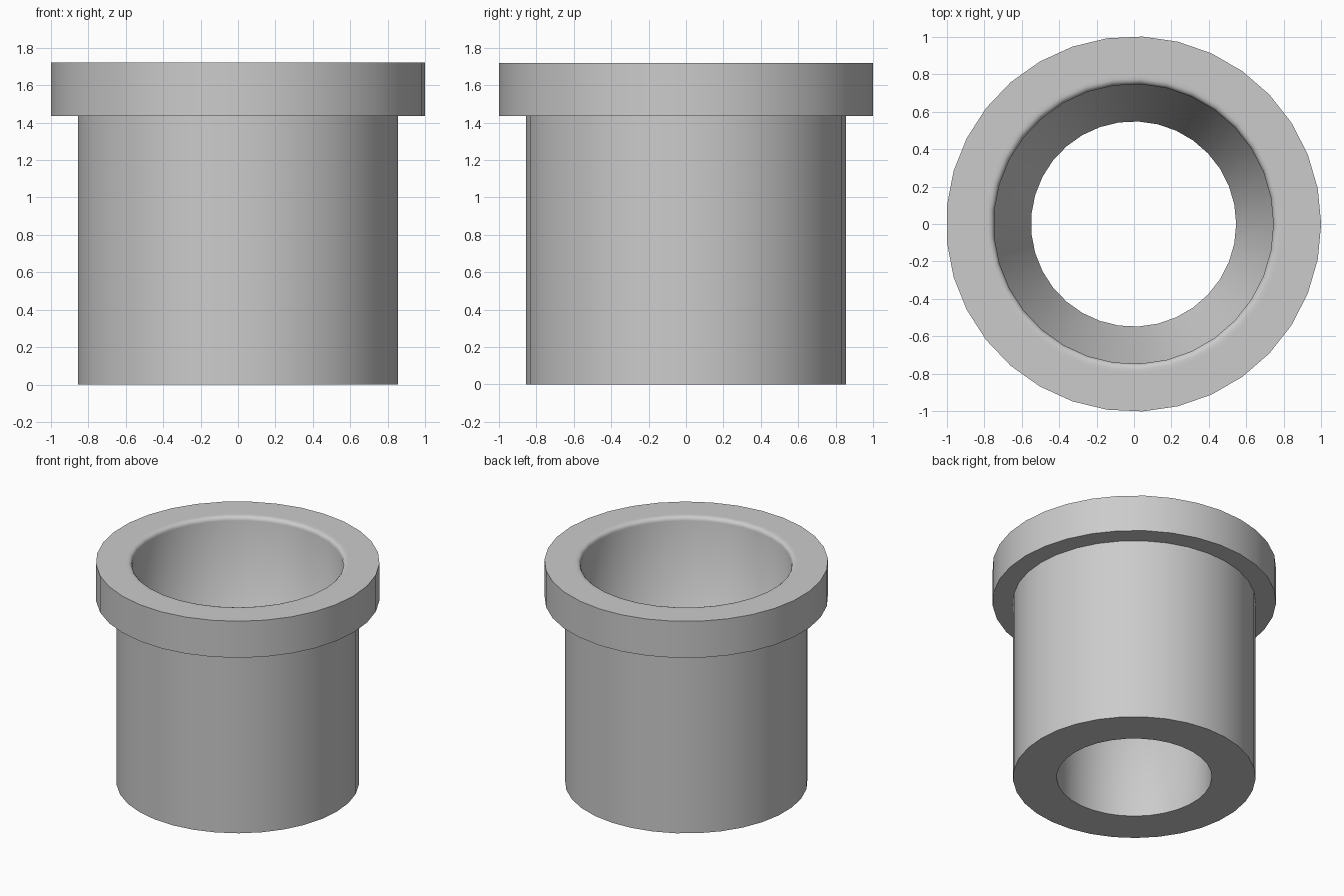
import bpy, bmesh, math

old = bpy.data.objects.get("Cube")
if old:
    bpy.data.objects.remove(old, do_unlink=True)

SIDES = 33
FLANGE, BODY, BORE, HOLE = 1.002, 0.857, 0.747, 0.548
TOP, FLANGE_BASE = 1.72, 1.435
BORE_FLOOR, HOLE_TOP = 1.0, 0.8
LIP = 0.03

# Grey metal
grey = bpy.data.materials.new("plain_grey")
grey.use_nodes = True
colour = (0.6, 0.6, 0.6, 1)
grey.diffuse_color = colour
grey.node_tree.nodes["Principled BSDF"].inputs["Base Color"].default_value = colour

# Cross-section: hole, tapered seat, bore, rounded lip, flange, body
profile = [(HOLE, 0), (HOLE, HOLE_TOP), (BORE, BORE_FLOOR)]
for i in range(4):
    a = math.radians(30 * i)
    profile.append((BORE + LIP * (1 - math.cos(a)), TOP - LIP * (1 - math.sin(a))))
profile += [(BORE + LIP + 0.02, TOP), (FLANGE, TOP), (FLANGE, FLANGE_BASE),
            (BODY, FLANGE_BASE), (BODY, 0)]

# Revolve the section; an odd number of sides needs a small shift to centre it
shift = FLANGE * (1 - math.cos(math.pi / SIDES)) / 2
bm = bmesh.new()
rings = []
for k in range(SIDES):
    a = math.tau * k / SIDES
    rings.append([bm.verts.new((r * math.cos(a) - shift, r * math.sin(a), z))
                  for r, z in profile])
for k in range(SIDES):
    here, there = rings[k], rings[(k + 1) % SIDES]
    for i in range(len(profile)):
        j = (i + 1) % len(profile)
        bm.faces.new((here[i], here[j], there[j], there[i]))
bmesh.ops.recalc_face_normals(bm, faces=bm.faces)

mesh = bpy.data.meshes.new("flanged_bushing")
bm.to_mesh(mesh)
bm.free()
mesh.materials.append(grey)
bushing = bpy.data.objects.new("flanged_bushing", mesh)
bpy.context.collection.objects.link(bushing)

# Smooth round walls with crisp outer rims
bpy.ops.object.select_all(action="DESELECT")
bushing.select_set(True)
bpy.context.view_layer.objects.active = bushing
bpy.ops.object.shade_smooth_by_angle(angle=math.radians(50))
